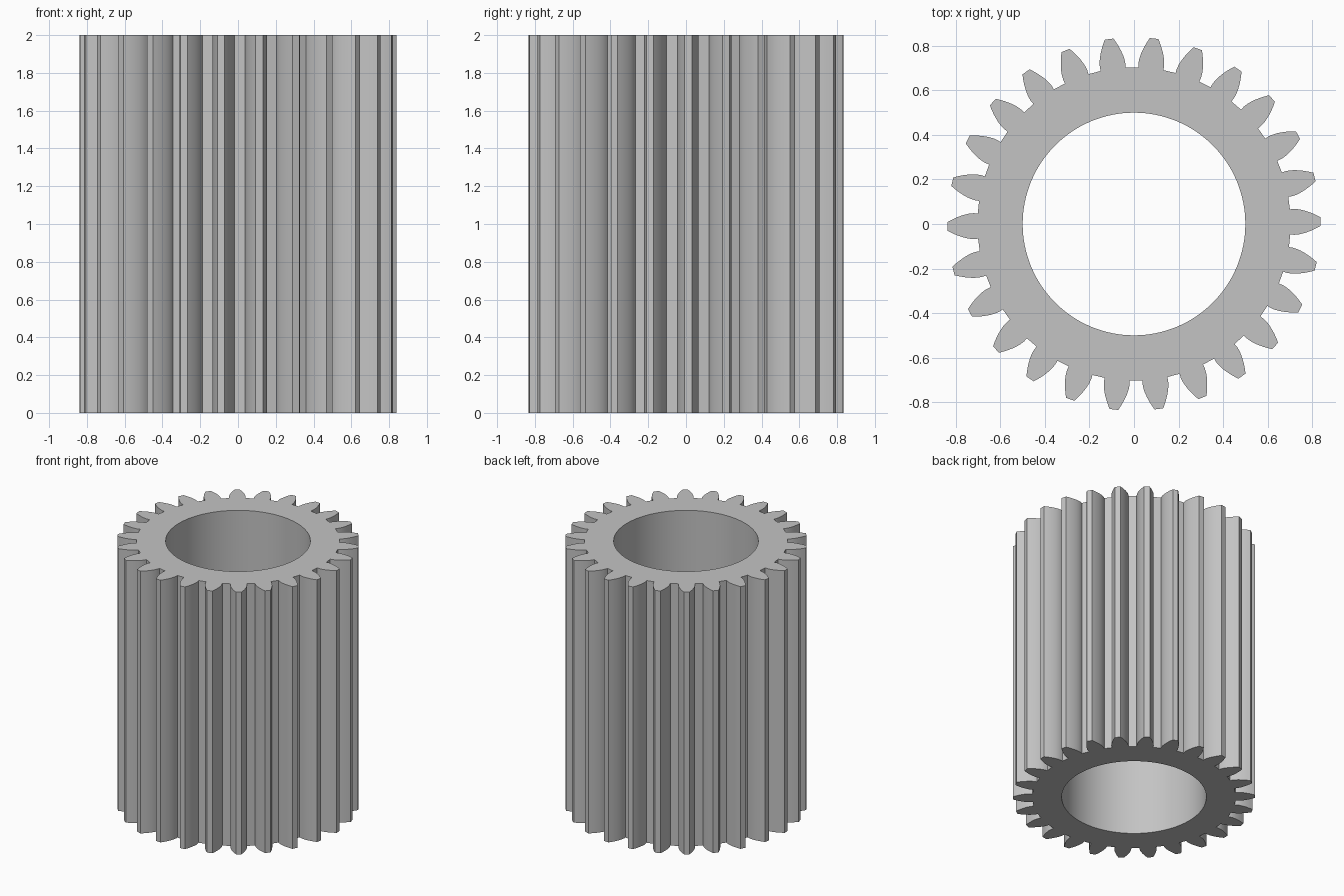
import bpy, bmesh
from math import acos, cos, sin, tan, pi, radians, sqrt

cube = bpy.data.objects.get("Cube")
if cube:
    bpy.data.objects.remove(cube, do_unlink=True)

# Gear proportions
TEETH = 26
HEIGHT = 2.0
BORE = 0.5
TIP = 0.838
MODULE = 2 * TIP / (TEETH + 2)
PITCH = MODULE * TEETH / 2
ROOT = PITCH - 1.25 * MODULE
PRESSURE = radians(22)
BASE = PITCH * cos(PRESSURE)
TURN = radians(0.75)
STEPS = 6


def involute(r):
    a = acos(min(1, BASE / r))
    return tan(a) - a


def half_angle(r):
    """Half the angle a tooth spans at radius r."""
    return pi / (2 * TEETH) + involute(PITCH) - involute(max(r, BASE))


# Tooth outline: root up to the tip on one flank, mirrored on the other
radii = [ROOT] + [BASE + (TIP - BASE) * i / STEPS for i in range(STEPS + 1)]
flank = [(r, -half_angle(r)) for r in radii]
tooth = flank + [(r, -a) for r, a in reversed(flank)]
outline = [(r, a + TURN + 2 * pi * k / TEETH)
           for k in range(TEETH) for r, a in tooth]
bore = [(BORE, 2 * pi * k / 128) for k in range(128)]

# Flat ring between outline and bore, raised to full height
bm = bmesh.new()
edges = []
for loop in (outline, bore):
    verts = [bm.verts.new((r * cos(a), r * sin(a), 0)) for r, a in loop]
    edges += [bm.edges.new((v, verts[i - 1])) for i, v in enumerate(verts)]
bmesh.ops.triangle_fill(bm, edges=edges, use_beauty=True)
raised = bmesh.ops.extrude_face_region(bm, geom=bm.faces[:], use_keep_orig=True)
top = [g for g in raised["geom"] if isinstance(g, bmesh.types.BMVert)]
bmesh.ops.translate(bm, verts=top, vec=(0, 0, HEIGHT))
bmesh.ops.recalc_face_normals(bm, faces=bm.faces[:])
mesh = bpy.data.meshes.new("spur_gear")
bm.to_mesh(mesh)
bm.free()

# Plain grey metal
grey = bpy.data.materials.new("grey")
grey.use_nodes = True
colour = (0.55, 0.55, 0.55, 1)
grey.diffuse_color = colour
for node in grey.node_tree.nodes:
    if node.type == 'BSDF_PRINCIPLED':
        node.inputs["Base Color"].default_value = colour
mesh.materials.append(grey)

gear = bpy.data.objects.new("spur_gear", mesh)
bpy.context.collection.objects.link(gear)
bpy.ops.object.select_all(action='DESELECT')
gear.select_set(True)
bpy.context.view_layer.objects.active = gear
bpy.ops.object.shade_smooth_by_angle(angle=radians(25))
